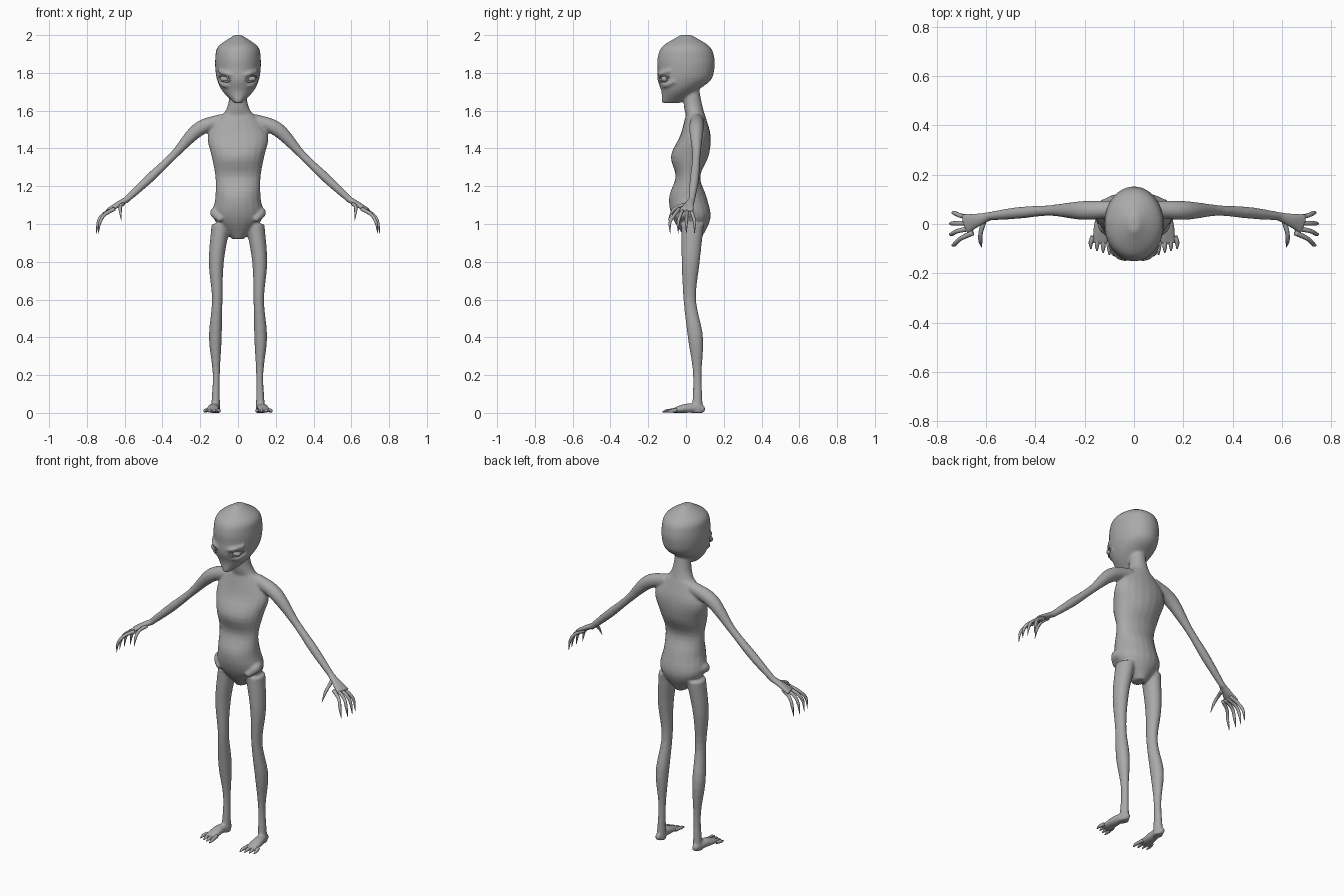
import bpy, bmesh
from math import sin, cos, pi
from mathutils import Vector

cube = bpy.data.objects.get("Cube")
if cube:
    bpy.data.objects.remove(cube)

skin = bpy.data.materials.new("grey_skin")
skin.use_nodes = True
tone = (.4, .4, .4, 1)
skin.diffuse_color = tone
skin.node_tree.nodes["Principled BSDF"].inputs["Base Color"].default_value = tone


def sample(values, fraction):
    """Smooth curve through evenly spaced numbers or vectors."""
    place = fraction * (len(values) - 1)
    index = min(int(place), len(values) - 2)
    t = place - index
    b, c = values[index], values[index + 1]
    a = values[index - 1] if index else b * 2 - c
    d = values[index + 2] if index + 2 < len(values) else c * 2 - b
    return b + ((c - a) + ((a * 2 - b * 5 + c * 4 - d) + (b * 3 - a - c * 3 + d) * t) * t) * t / 2


def limb(bm, path, widths, depths=None, flatness=1, side=1, sides=20, rows=24):
    """Tube along a path; depths default to the widths times flatness."""
    path = [Vector((x * side, y, z)) for x, y, z in path]
    depths = depths or [width * flatness for width in widths]
    upright = abs((path[-1] - path[0]).normalized().z) > .9
    fractions = [row / rows for row in range(rows + 1)]
    centres = [sample(path, fraction) for fraction in fractions]
    rings = []
    for row, (fraction, centre) in enumerate(zip(fractions, centres)):
        across, through = Vector((1, 0, 0)), Vector((0, 1, 0))
        if not upright:
            along = (centres[min(row + 1, rows)] - centres[max(row - 1, 0)]).normalized()
            across = along.cross(Vector((0, 0, 1))).normalized()
            through = across.cross(along)
        across = across * max(sample(widths, fraction), .001)
        through = through * max(sample(depths, fraction), .001)
        angles = [2 * pi * step / sides for step in range(sides)]
        rings.append([bm.verts.new(centre + across * cos(angle) + through * sin(angle))
                      for angle in angles])
    for lower, upper in zip(rings, rings[1:]):
        for step in range(sides):
            bm.faces.new((lower[step - 1], lower[step], upper[step], upper[step - 1]))
    bm.faces.new(rings[0])
    bm.faces.new(rings[-1])


def rising(bottom, top, leans):
    """Central upright path with the given forward and backward leans."""
    step = (top - bottom) / (len(leans) - 1)
    return [(0, lean, bottom + step * level) for level, lean in enumerate(leans)]


def finish(name, bm, mirror=False):
    bmesh.ops.recalc_face_normals(bm, faces=bm.faces)
    for face in bm.faces:
        face.smooth = True
    mesh = bpy.data.meshes.new(name)
    bm.to_mesh(mesh)
    bm.free()
    mesh.materials.append(skin)
    part = bpy.data.objects.new(name, mesh)
    bpy.context.collection.objects.link(part)
    if mirror:
        part.modifiers.new("mirror", "MIRROR")
    return part


# Torso, neck and head
bm = bmesh.new()
limb(bm, rising(.92, 1.58, [.04, .03, .01, .01, .02, .05, .05]),
     widths=[.03, .13, .12, .12, .14, .16, .09],
     depths=[.04, .1, .1, .065, .1, .08, .05])
limb(bm, rising(1.54, 1.76, [.06, .04, .03, .02]),
     widths=[.11, .06, .045, .045], depths=[.05, .05, .045, .045])
limb(bm, rising(1.64, 2, [-.08, -.04, -.01, 0, 0, 0, 0]),
     widths=[.02, .08, .11, .12, .12, .105, .02],
     depths=[.05, .09, .14, .15, .15, .125, .03], sides=32)

for side in (1, -1):
    # Legs and feet
    limb(bm, [(.09, .035, 1), (.115, .025, .8), (.11, .02, .6),
              (.12, .05, .4), (.115, .06, .2), (.12, .06, 0)],
         widths=[.05, .04, .028, .034, .019, .025], flatness=1.2, side=side)
    limb(bm, [(.12, .1, .02), (.13, .01, .025), (.135, -.08, .01)],
         widths=[.015, .03, .038], depths=[.015, .025, .01], side=side)
    # Arms and palms
    limb(bm, [(.08, .06, 1.55), (.21, .055, 1.5), (.34, .055, 1.365),
              (.47, .045, 1.24), (.6, .03, 1.12)],
         widths=[.035, .038, .022, .024, .017], side=side)
    limb(bm, [(.59, .03, 1.13), (.69, 0, 1.07)],
         widths=[.018, .03, .045], depths=[.016, .015, .01], side=side)
    # Hip bones
    limb(bm, [(.09, -.05, 1.02), (.128, 0, 1.06), (.09, .09, 1.05)],
         widths=[.012, .02, .014], flatness=1.3, side=side)
    # Brows and cheekbones
    limb(bm, [(.015, -.14, 1.785), (.06, -.133, 1.795), (.1, -.085, 1.81)],
         widths=[.01, .012, .01], side=side)
    limb(bm, [(.03, -.125, 1.735), (.07, -.105, 1.735), (.1, -.06, 1.755)],
         widths=[.01, .013, .01], side=side)
body = finish("body", bm)
fuse = body.modifiers.new("fuse", "REMESH")
fuse.mode = "VOXEL"
fuse.voxel_size = .0065
fuse.use_smooth_shade = True
blend = body.modifiers.new("blend", "SMOOTH")
blend.iterations = 8

# Long curved fingers and thumb
bm = bmesh.new()
taper = [.011, .009, .008, .001]
for finger in range(4):
    root, tip = .024 - .02 * finger, .045 - .043 * finger
    reach = .74 if finger in (0, 3) else .75
    limb(bm, [(.655, root, 1.08), (reach - .035, (root + tip) / 2, 1.05),
              (reach - .01, tip, 1.01), (reach, tip, .95)], widths=taper, sides=10)
limb(bm, [(.61, .01, 1.105), (.622, -.035, 1.095), (.623, -.07, 1.07), (.618, -.095, 1.02)],
     widths=taper, sides=10)
finish("fingers", bm, mirror=True)

# Toes
bm = bmesh.new()
for toe in range(4):
    root, tip, front = .106 + .02 * toe, .1 + .025 * toe, -.125 + .008 * toe
    limb(bm, [(root, -.05, .014), (tip, front + .025, .011), (tip, front, .005)],
         widths=[.011, .009, .003], sides=10)
finish("toes", bm, mirror=True)

# Eyeballs
bm = bmesh.new()
bmesh.ops.create_uvsphere(bm, u_segments=20, v_segments=12, radius=.024)
bmesh.ops.scale(bm, vec=(1.15, .9, .75), verts=bm.verts)
bmesh.ops.translate(bm, vec=(.068, -.112, 1.768), verts=bm.verts)
finish("eyes", bm, mirror=True)

# Upper and lower eyelids
bm = bmesh.new()
for bulge in (.018, -.014):
    limb(bm, [(.032, -.137, 1.762), (.064, -.134, 1.768 + bulge), (.1, -.09, 1.778)],
         widths=[.004, .005, .004], sides=8)
finish("eyelids", bm, mirror=True)
